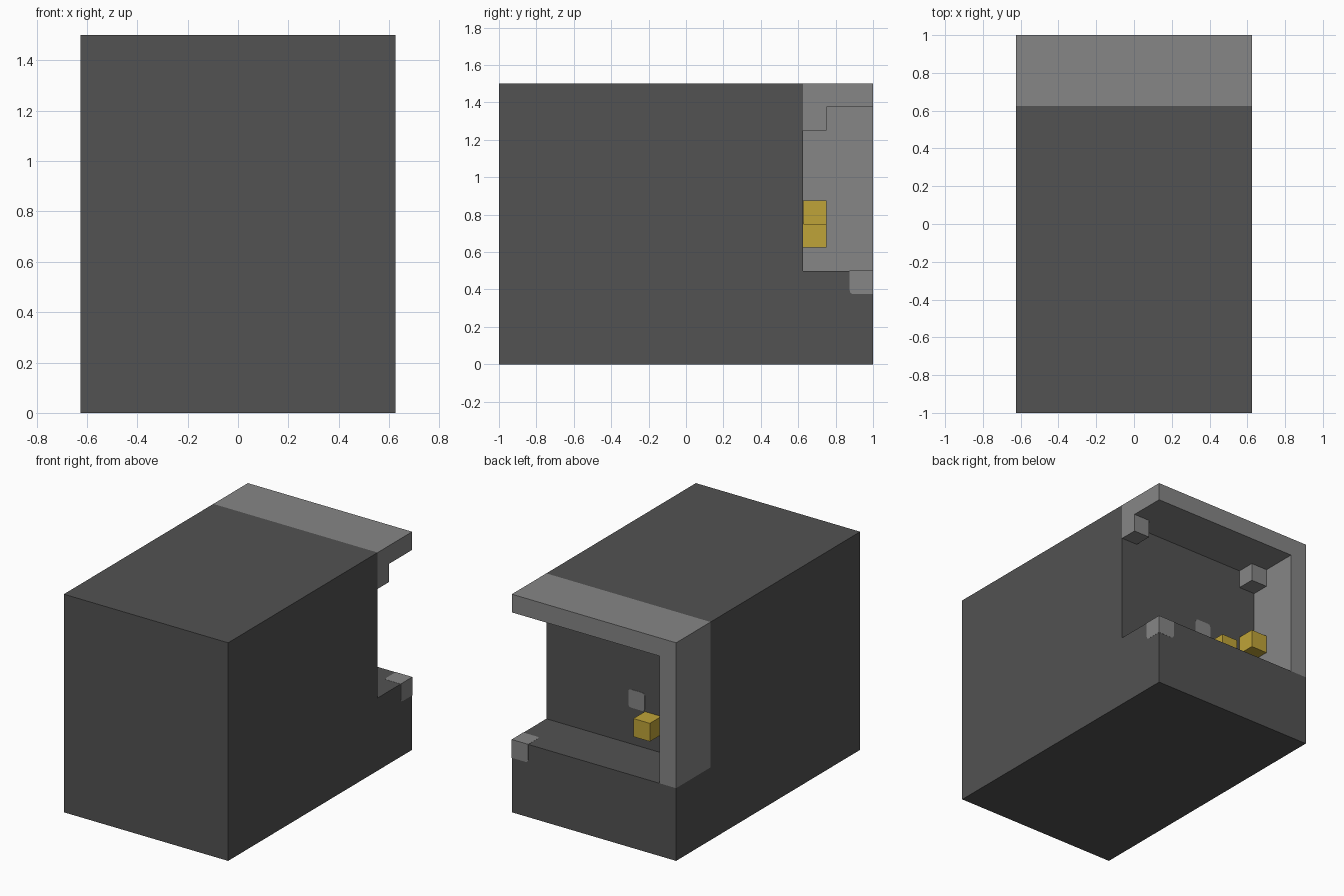
import bpy, bmesh
from mathutils import Vector

if "Cube" in bpy.data.objects:
    bpy.data.objects.remove(bpy.data.objects["Cube"], do_unlink=True)

U = 0.125                    # one block
HX, HY, H = 5 * U, 8 * U, 12 * U
WALL_Y = 5 * U               # back wall of the recess
FLOOR_Z = 4 * U              # floor of the recess


def material(name, rgb):
    mat = bpy.data.materials.new(name)
    mat.use_nodes = True
    mat.diffuse_color = (*rgb, 1)
    bsdf = next(n for n in mat.node_tree.nodes if n.type == 'BSDF_PRINCIPLED')
    bsdf.inputs["Base Color"].default_value = (*rgb, 1)
    bsdf.inputs["Roughness"].default_value = 0.8
    return mat


dark = material("dark_grey", (0.084, 0.084, 0.084))
light = material("light_grey", (0.238, 0.238, 0.238))
gold = material("gold", (0.52, 0.37, 0.04))


def finish(name, bm, mat):
    bmesh.ops.recalc_face_normals(bm, faces=bm.faces)
    mesh = bpy.data.meshes.new(name)
    bm.to_mesh(mesh)
    bm.free()
    mesh.materials.append(mat)
    obj = bpy.data.objects.new(name, mesh)
    bpy.context.collection.objects.link(obj)
    return obj


def extrude(name, points, offset, mat):
    bm = bmesh.new()
    face = bm.faces.new([bm.verts.new(p) for p in points])
    out = bmesh.ops.extrude_face_region(bm, geom=[face])
    moved = [v for v in out["geom"] if isinstance(v, bmesh.types.BMVert)]
    bmesh.ops.translate(bm, verts=moved, vec=offset)
    return finish(name, bm, mat)


def block(name, low, high, mat, rounded=None):
    low, high = Vector(low), Vector(high)
    bm = bmesh.new()
    bmesh.ops.create_cube(bm, size=1)
    for v in bm.verts:
        v.co = (low + high) / 2 + v.co * (high - low)
    if rounded:
        edges = [e for e in bm.edges if rounded(e)]
        bmesh.ops.bevel(bm, geom=edges, offset=0.02, segments=3,
                        profile=0.5, affect='EDGES')
    return finish(name, bm, mat)


# Body with a stepped recess at the back
profile = [(-HY, 0), (HY, 0), (HY, FLOOR_Z), (WALL_Y, FLOOR_Z),
           (WALL_Y, H), (-HY, H)]
extrude("body", [(-HX, y, z) for y, z in profile], (2 * HX, 0, 0), dark)

# Roof slab and side wall framing the recess
profile = [(-HX, FLOOR_Z), (U - HX, FLOOR_Z), (U - HX, H - U),
           (HX, H - U), (HX, H), (-HX, H)]
extrude("roof_and_side_wall", [(x, WALL_Y, z) for x, z in profile],
        (0, HY - WALL_Y, 0), light)

# Brackets under the roof
for side, x in (("right", -4 * U), ("left", 4 * U)):
    block(side + "_bracket", (x, WALL_Y, H - 2 * U),
          (x + U, WALL_Y + U, H - U), light)

# Gold knobs on the recess wall
for name, x, z in (("lower_knob", -2 * U, 5 * U), ("upper_knob", -4 * U, 6 * U)):
    block(name, (x, WALL_Y, z), (x + U, WALL_Y + U, z + U), gold)

# Light plate on the recess wall, with rounded corners
block("wall_plate", (-U, WALL_Y - 0.002, 6 * U), (0, WALL_Y + 0.002, 7 * U), light,
      lambda e: abs(e.verts[0].co.y - e.verts[1].co.y) > 0.001)

# Light corner inlay in the base, rounded on its buried edges
inlay = Vector((HX - U, HY - U, FLOOR_Z - U))
skin = Vector((0.001, 0.001, 0.001))
block("corner_inlay", inlay, inlay + Vector((U, U, U)) + skin, light,
      lambda e: sum(abs(e.verts[0].co[i] - inlay[i]) < 0.001 and
                    abs(e.verts[1].co[i] - inlay[i]) < 0.001 for i in range(3)) == 2)
